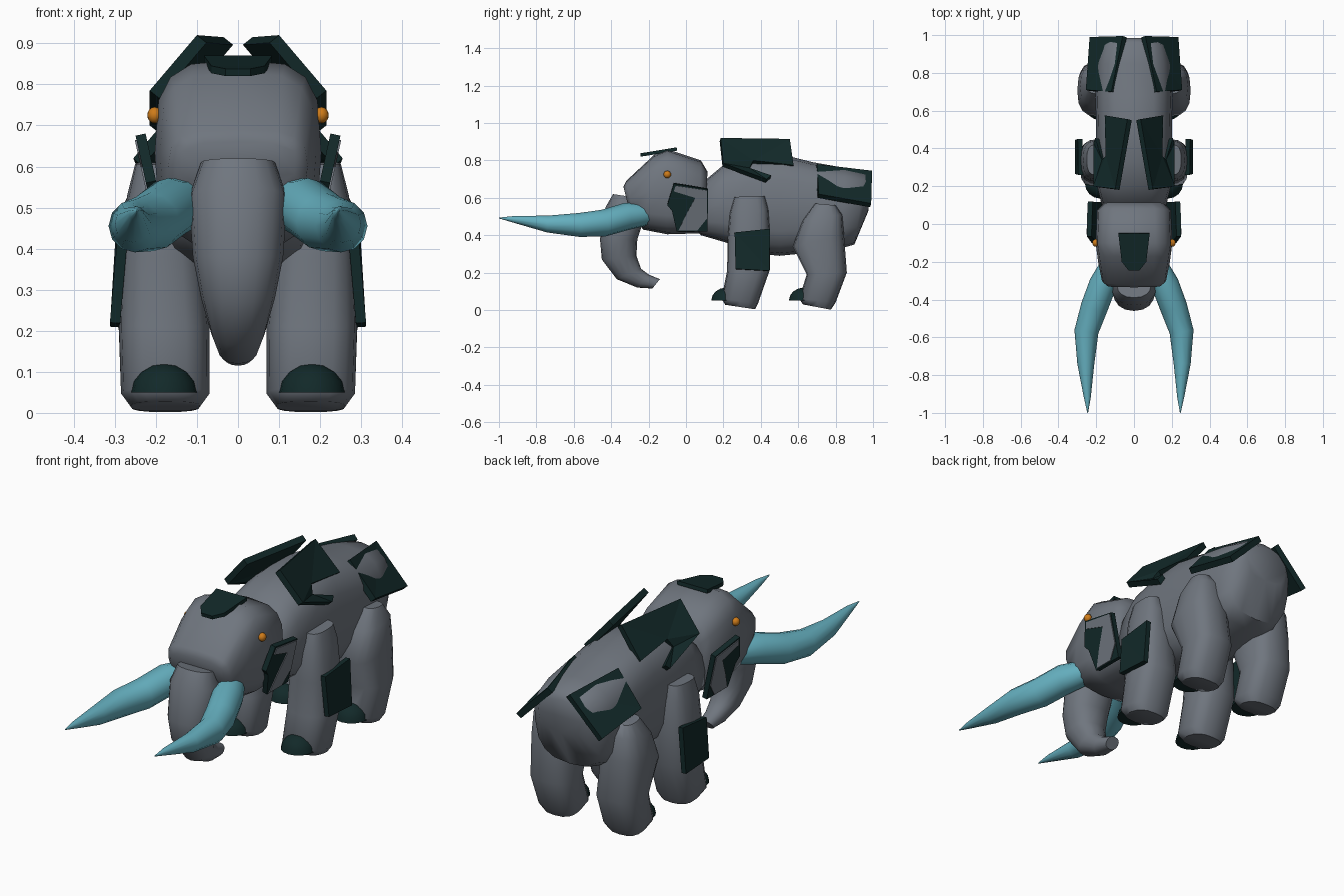
import bpy, bmesh, math
from mathutils import Vector

if "Cube" in bpy.data.objects:
    bpy.data.objects.remove(bpy.data.objects["Cube"])


def material(name, rgb):
    m = bpy.data.materials.new(name)
    m.use_nodes = True
    m.diffuse_color = (*rgb, 1)
    m.node_tree.nodes["Principled BSDF"].inputs["Base Color"].default_value = (*rgb, 1)
    return m


HIDE = material("grey hide", (0.16, 0.18, 0.21))
ARMOUR = material("dark green armour", (0.006, 0.022, 0.022))
TUSK = material("pale teal tusk", (0.13, 0.43, 0.52))
EYE = material("orange eye", (0.62, 0.2, 0.01))


def finish(bm, name, mat, angle=None):
    bmesh.ops.recalc_face_normals(bm, faces=bm.faces[:])
    mesh = bpy.data.meshes.new(name)
    bm.to_mesh(mesh)
    bm.free()
    mesh.materials.append(mat)
    obj = bpy.data.objects.new(name, mesh)
    bpy.context.collection.objects.link(obj)
    if angle:
        bpy.ops.object.select_all(action="DESELECT")
        obj.select_set(True)
        bpy.context.view_layer.objects.active = obj
        bpy.ops.object.shade_smooth_by_angle(angle=math.radians(angle))
    return obj


def skin(bm, rings):
    """Bridge successive rings of points and cap both ends."""
    loops = [[bm.verts.new(p) for p in ring] for ring in rings]
    n = len(loops[0])
    for a, b in zip(loops, loops[1:]):
        for i in range(n):
            j = (i + 1) % n
            bm.faces.new((a[i], a[j], b[j], b[i]))
    bm.faces.new(loops[0])
    bm.faces.new(loops[-1][::-1])


def soft(v, e):
    return math.copysign(abs(v) ** e, v)


def loft(name, sections, side=1, e=0.75, n=16):
    """Each section: (y, z) of one edge, (y, z) of the opposite edge, centre x, half width."""
    rings = []
    for p, q, xc, w in sections:
        p, q = Vector((0, *p)), Vector((0, *q))
        mid, arm = (p + q) / 2, (p - q) / 2
        ring = []
        for k in range(n):
            a = math.tau * k / n
            v = mid + arm * soft(math.sin(a), e)
            v.x = side * (xc + w * soft(math.cos(a), e))
            ring.append(v)
        rings.append(ring)
    bm = bmesh.new()
    skin(bm, rings)
    return finish(bm, name, HIDE, 50)


def plate(name, points, side, thick, mat=ARMOUR, lift=0.0):
    """Flat slab whose outer face follows the points."""
    pts = [Vector((side * x, y, z)) for x, y, z in points]
    bm = bmesh.new()
    face = bm.faces.new([bm.verts.new(p) for p in pts])
    face.normal_update()
    n = face.normal.copy()
    if n.dot(Vector((side, 0, 0.6))) < 0:
        n = -n
    for v in bm.verts:
        v.co += n * lift
    new = bmesh.ops.extrude_face_region(bm, geom=[face], use_keep_orig=True)["geom"]
    for v in new:
        if isinstance(v, bmesh.types.BMVert):
            v.co -= n * thick
    bmesh.ops.recalc_face_normals(bm, faces=bm.faces[:])
    bmesh.ops.triangulate(bm, faces=bm.faces[:])
    return finish(bm, name, mat)


# Torso, head and trunk
loft("body", [
    ((0.06, 0.62), (0.06, 0.42), 0, 0.12),
    ((0.11, 0.70), (0.08, 0.40), 0, 0.17),
    ((0.20, 0.775), (0.20, 0.365), 0, 0.195),
    ((0.33, 0.815), (0.40, 0.30), 0, 0.20),
    ((0.52, 0.83), (0.50, 0.29), 0, 0.20),
    ((0.68, 0.79), (0.70, 0.31), 0, 0.205),
    ((0.85, 0.76), (0.83, 0.33), 0, 0.20),
    ((0.96, 0.735), (0.90, 0.35), 0, 0.175),
    ((0.985, 0.70), (0.975, 0.53), 0, 0.12)], e=0.7)
loft("head", [
    ((-0.335, 0.66), (-0.31, 0.56), 0, 0.145),
    ((-0.32, 0.69), (-0.28, 0.51), 0, 0.17),
    ((-0.17, 0.83), (-0.23, 0.43), 0, 0.19),
    ((-0.10, 0.86), (-0.10, 0.405), 0, 0.203),
    ((0.08, 0.80), (0.07, 0.41), 0, 0.195),
    ((0.115, 0.74), (0.10, 0.47), 0, 0.16)], e=0.6)
loft("trunk", [
    ((-0.39, 0.62), (-0.26, 0.60), 0, 0.09),
    ((-0.43, 0.55), (-0.22, 0.50), 0, 0.12),
    ((-0.46, 0.38), (-0.26, 0.38), 0, 0.11),
    ((-0.45, 0.27), (-0.265, 0.29), 0, 0.09),
    ((-0.37, 0.165), (-0.24, 0.22), 0, 0.065),
    ((-0.26, 0.12), (-0.20, 0.19), 0, 0.048),
    ((-0.18, 0.115), (-0.14, 0.165), 0, 0.035)], e=0.9)
plate("forehead_plate", [
    (0.083, -0.05, 0.87), (-0.083, -0.05, 0.87), (-0.065, -0.2, 0.845),
    (-0.03, -0.245, 0.838), (0.03, -0.245, 0.838), (0.065, -0.2, 0.845)], 1, 0.018)

FRONT_LEG = [
    ((0.26, 0.605), (0.42, 0.61), 0.205, 0.045),
    ((0.235, 0.52), (0.44, 0.54), 0.195, 0.075),
    ((0.222, 0.38), (0.45, 0.40), 0.185, 0.10),
    ((0.22, 0.21), (0.45, 0.22), 0.18, 0.11),
    ((0.19, 0.06), (0.385, 0.035), 0.177, 0.108),
    ((0.21, 0.028), (0.37, 0.004), 0.177, 0.085)]
HIND_LEG = [
    ((0.69, 0.57), (0.80, 0.56), 0.20, 0.05),
    ((0.625, 0.48), (0.835, 0.51), 0.195, 0.09),
    ((0.57, 0.34), (0.845, 0.40), 0.19, 0.11),
    ((0.645, 0.19), (0.86, 0.20), 0.18, 0.11),
    ((0.605, 0.06), (0.80, 0.04), 0.177, 0.108),
    ((0.625, 0.03), (0.775, 0.002), 0.177, 0.085)]
TUSK_PATH = [
    ((0.12, -0.22, 0.51), 0.06), ((0.165, -0.32, 0.50), 0.073),
    ((0.21, -0.44, 0.465), 0.072), ((0.252, -0.57, 0.455), 0.064),
    ((0.255, -0.74, 0.46), 0.045), ((0.247, -0.92, 0.485), 0.018),
    ((0.245, -1.0, 0.492), 0.002)]
SHOULDER = [
    (0.10, 0.185, 0.92), (0.035, 0.555, 0.915), (0.155, 0.575, 0.775),
    (0.15, 0.36, 0.80), (0.17, 0.34, 0.76), (0.205, 0.455, 0.72),
    (0.215, 0.43, 0.70), (0.215, 0.20, 0.785)]
RUMP = [(0.12, 0.70, 0.78), (0.06, 0.995, 0.745),
        (0.235, 0.99, 0.57), (0.255, 0.71, 0.62)]
SHIN = [(0.295, 0.26, 0.415), (0.298, 0.45, 0.435),
        (0.312, 0.445, 0.21), (0.312, 0.265, 0.22)]
# Ear outlines as (y, z); the ear leans outward with height
EAR = [(-0.065, 0.675), (0.118, 0.645), (0.115, 0.42),
       (-0.05, 0.42), (-0.075, 0.53), (-0.1, 0.56)]
EAR_INSET = [(-0.055, 0.665), (0.112, 0.64), (0.112, 0.49), (0.06, 0.425),
             (-0.04, 0.425), (0.0, 0.51), (0.05, 0.60), (-0.065, 0.635)]


def ear_points(outline):
    return [(0.20 + 0.22 * (z - 0.45), y, z) for y, z in outline]


def tusk(name, side):
    pts = [Vector((side * x, y, z)) for (x, y, z), r in TUSK_PATH]
    rings = []
    for i, (p, (c, r)) in enumerate(zip(pts, TUSK_PATH)):
        d = (pts[min(i + 1, len(pts) - 1)] - pts[max(i - 1, 0)]).normalized()
        u = d.cross(Vector((0, 0, 1))).normalized()
        v = u.cross(d)
        rings.append([p + r * (u * math.cos(math.tau * k / 12) + v * math.sin(math.tau * k / 12))
                      for k in range(12)])
    bm = bmesh.new()
    skin(bm, rings)
    finish(bm, name, TUSK, 50)


def ball(name, centre, radii, mat, half=False):
    bm = bmesh.new()
    bmesh.ops.create_uvsphere(bm, u_segments=16, v_segments=8, radius=1)
    if half:
        geom = bm.verts[:] + bm.edges[:] + bm.faces[:]
        cut = bmesh.ops.bisect_plane(bm, geom=geom, plane_co=(0, 0, 0),
                                     plane_no=(0, 0, -1), clear_outer=True)
        rim = [g for g in cut["geom_cut"] if isinstance(g, bmesh.types.BMEdge)]
        bmesh.ops.holes_fill(bm, edges=rim or [e for e in bm.edges if e.is_boundary])
    for v in bm.verts:
        v.co = Vector(centre) + Vector(a * b for a, b in zip(v.co, radii))
    finish(bm, name, mat, 50)


# Mirrored parts
for label, s in (("left", 1), ("right", -1)):
    loft(label + "_front_leg", FRONT_LEG, s)
    loft(label + "_hind_leg", HIND_LEG, s)
    for part, y in (("front", 0.215), ("hind", 0.63)):
        ball(f"{label}_{part}_toe", (s * 0.18, y, 0.05), (0.08, 0.08, 0.07), ARMOUR, True)
    tusk(label + "_tusk", s)
    ball(label + "_eye", (s * 0.203, -0.1, 0.725), (0.018, 0.02, 0.02), EYE)
    plate(label + "_shoulder_plate", SHOULDER, s, 0.03)
    plate(label + "_rump_plate", RUMP, s, 0.03)
    plate(label + "_shin_plate", SHIN, s, 0.025)
    plate(label + "_ear_plate", ear_points(EAR), s, 0.025)
    plate(label + "_ear_inset", ear_points(EAR_INSET), s, 0.006, HIDE, 0.004)
